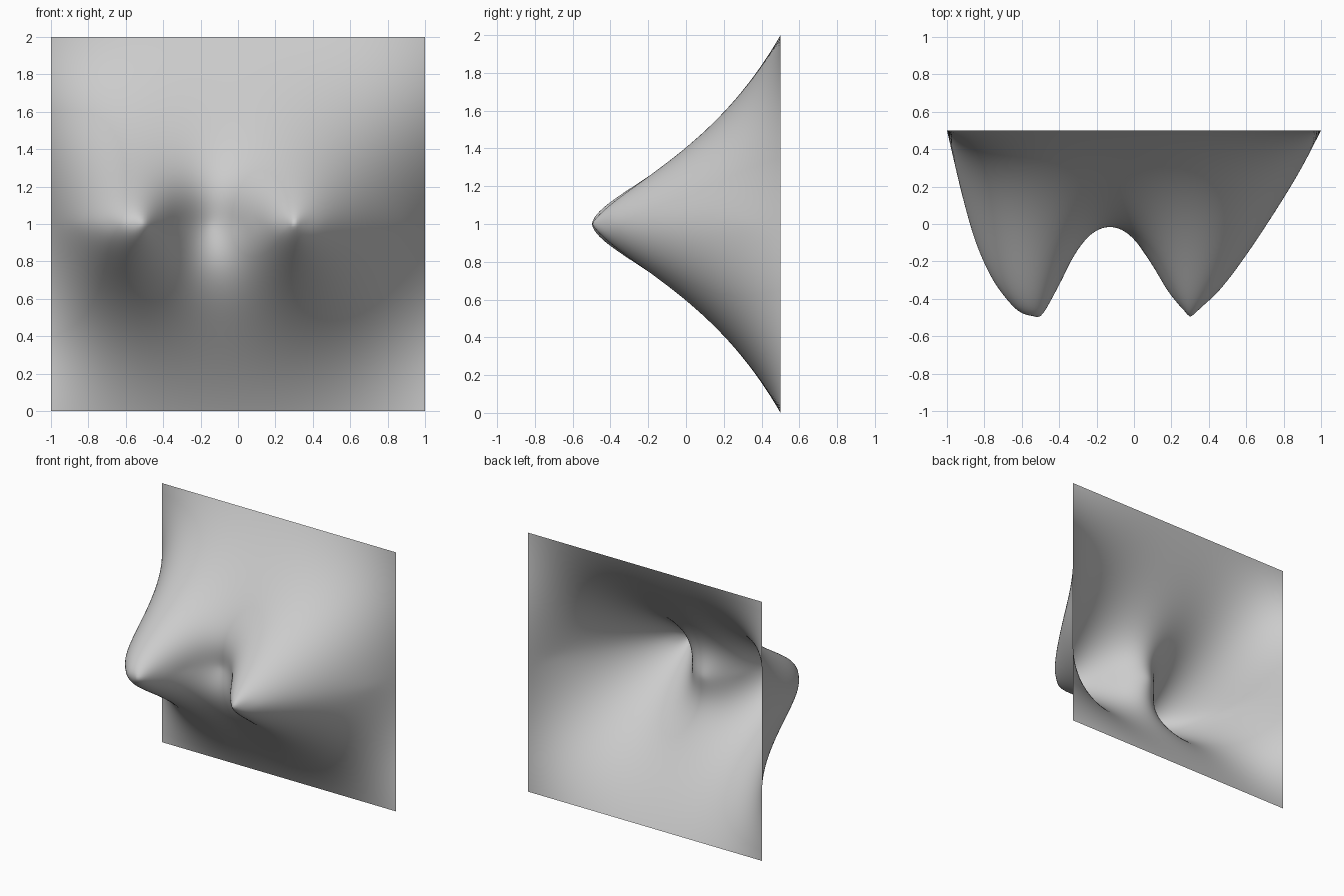
import bpy, bmesh, math

if "Cube" in bpy.data.objects:
    bpy.data.objects.remove(bpy.data.objects["Cube"])

# Mid-height profile (x, y), in three runs meeting at the sharp peaks
RUNS = [
    [(-1, .5), (-.92, .16), (-.85, -.085), (-.77, -.27), (-.69, -.39), (-.61, -.47), (-.51, -.5)],
    [(-.51, -.5), (-.48, -.47), (-.4, -.325), (-.315, -.16), (-.22, -.04), (-.13, 0),
     (-.02, -.06), (.085, -.2), (.19, -.37), (.3, -.5)],
    [(.3, -.5), (.35, -.455), (.46, -.35), (.59, -.18), (.75, .06), (.89, .29), (1, .5)],
]


def slope(run, i):
    a, b = run[max(i - 1, 0)], run[min(i + 1, len(run) - 1)]
    return (b[1] - a[1]) / (b[0] - a[0])


def profile(x):
    # Smooth cubic through the points of the run holding x
    for run in RUNS:
        for i in range(len(run) - 1):
            (x0, y0), (x1, y1) = run[i], run[i + 1]
            if x <= x1 + 1e-9:
                h = x1 - x0
                t = (x - x0) / h
                return ((2*t**3 - 3*t*t + 1) * y0 + (t**3 - 2*t*t + t) * h * slope(run, i)
                        + (3*t*t - 2*t**3) * y1 + (t**3 - t*t) * h * slope(run, i + 1))
    return .5


# Sine modes of the profile depth below the flat square rim
N, MODES = 120, 100
SAMPLES = 400
depth = [.5 - profile(-1 + 2 * i / SAMPLES) for i in range(SAMPLES + 1)]
coef = [2 / SAMPLES * sum(d * math.sin(k * math.pi * i / SAMPLES) for i, d in enumerate(depth))
        for k in range(1, MODES + 1)]
sines = [[math.sin(k * math.pi * i / N) for k in range(1, MODES + 1)] for i in range(N + 1)]


def fade(k, s):
    # Plate-like falloff of each mode from mid height to the rim
    q = math.hypot(k * math.pi / 2, 2.8)
    return (1 + q * s) * math.exp(-q * s) - (1 + q) * math.exp(-q) * s * s * (3 - s) / 2


# Stretched sheet with two peaks
bm = bmesh.new()
rows = []
for j in range(N + 1):
    z = 2 * j / N
    w = [coef[k - 1] * fade(k, abs(z - 1)) for k in range(1, MODES + 1)]
    rows.append([bm.verts.new((-1 + 2 * i / N, .5 - sum(a * b for a, b in zip(w, sines[i])), z))
                 for i in range(N + 1)])
for j in range(N):
    for i in range(N):
        f = bm.faces.new((rows[j][i], rows[j][i + 1], rows[j + 1][i + 1], rows[j + 1][i]))
        f.smooth = True
mesh = bpy.data.meshes.new("stretched_sheet")
bm.to_mesh(mesh)
bm.free()
bpy.context.collection.objects.link(bpy.data.objects.new("stretched_sheet", mesh))
